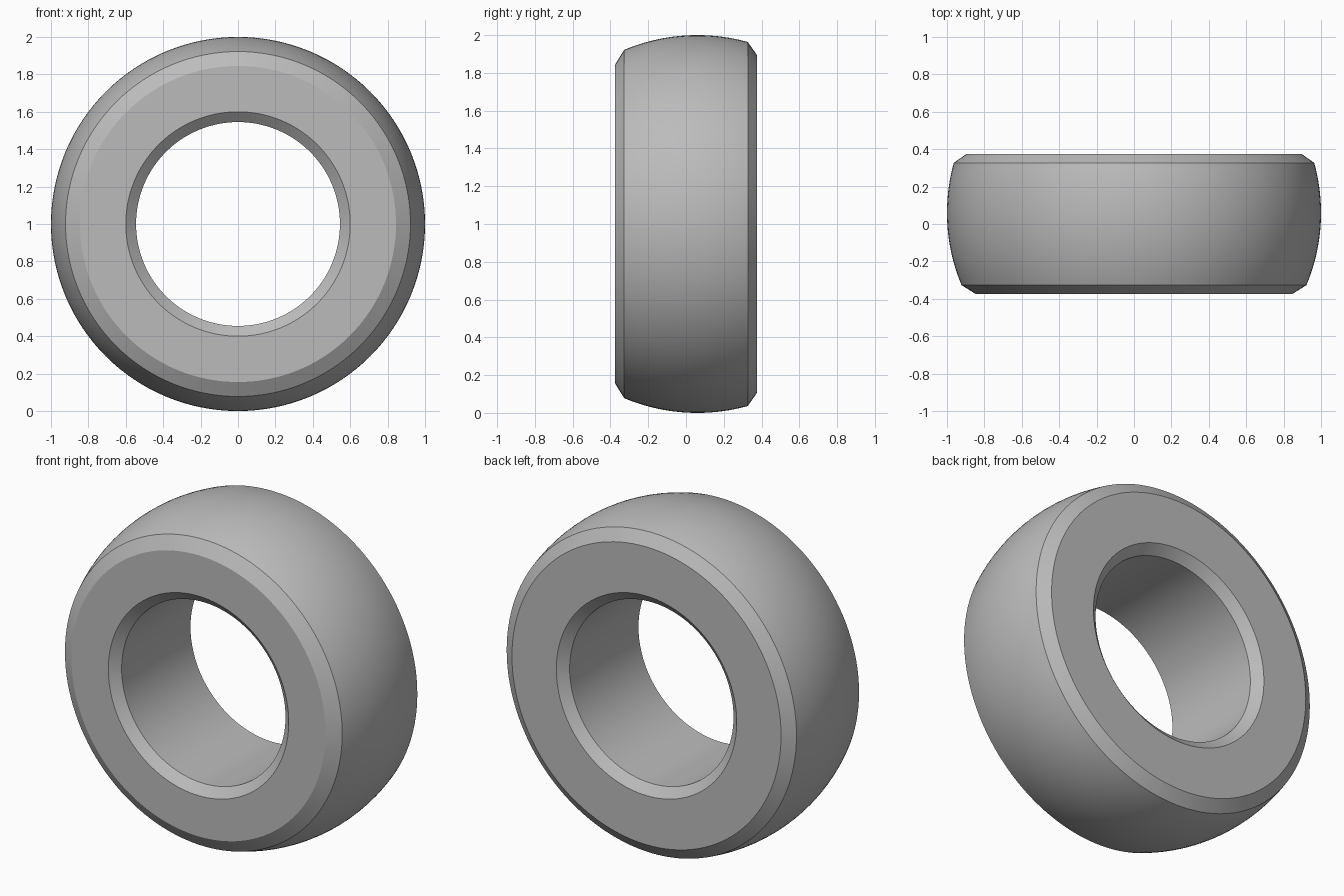
import bpy, bmesh, math
from mathutils import Matrix, Vector

cube = bpy.data.objects.get("Cube")
if cube:
    bpy.data.objects.remove(cube, do_unlink=True)

SEGMENTS = 128
HALF = 0.375         # half of the ring width
BEVEL = 0.048        # depth of the edge chamfers
BALL_Y = 0.06        # the crown is a slice of a unit sphere centred here
ARC_STEPS = 20

# Closed cross-section as (radius, y): bore, back face, crown, front face
profile = [(0.545, BEVEL - HALF), (0.545, HALF - BEVEL), (0.6, HALF), (0.895, HALF)]
for i in range(ARC_STEPS + 1):
    y = (HALF - BEVEL) * (1 - 2 * i / ARC_STEPS)
    profile.append((math.sqrt(1 - (y - BALL_Y) ** 2), y))
profile += [(0.845, -HALF), (0.6, -HALF)]

# Revolve the section around the y axis
bm = bmesh.new()
verts = [bm.verts.new((r, y, 0)) for r, y in profile]
edges = [bm.edges.new((a, b)) for a, b in zip(verts, verts[1:] + verts[:1])]
bmesh.ops.spin(bm, geom=verts + edges, cent=(0, 0, 0), axis=(0, 1, 0),
               angle=math.tau, steps=SEGMENTS, use_merge=True)
bmesh.ops.remove_doubles(bm, verts=bm.verts, dist=0.0001)
bmesh.ops.recalc_face_normals(bm, faces=bm.faces)
bmesh.ops.transform(bm, matrix=Matrix.Translation(Vector((0, 0, 1))), verts=bm.verts)
mesh = bpy.data.meshes.new("spherical_ring")
bm.to_mesh(mesh)
bm.free()

ring = bpy.data.objects.new("spherical_ring", mesh)
bpy.context.collection.objects.link(ring)

# Plain grey metal
grey = bpy.data.materials.new("grey")
grey.use_nodes = True
colour = (0.5, 0.5, 0.5, 1)
grey.diffuse_color = colour
grey.node_tree.nodes["Principled BSDF"].inputs["Base Color"].default_value = colour
mesh.materials.append(grey)

# Smooth curved surfaces with crisp chamfer edges
bpy.ops.object.select_all(action='DESELECT')
ring.select_set(True)
bpy.context.view_layer.objects.active = ring
bpy.ops.object.shade_smooth_by_angle(angle=math.radians(25))
